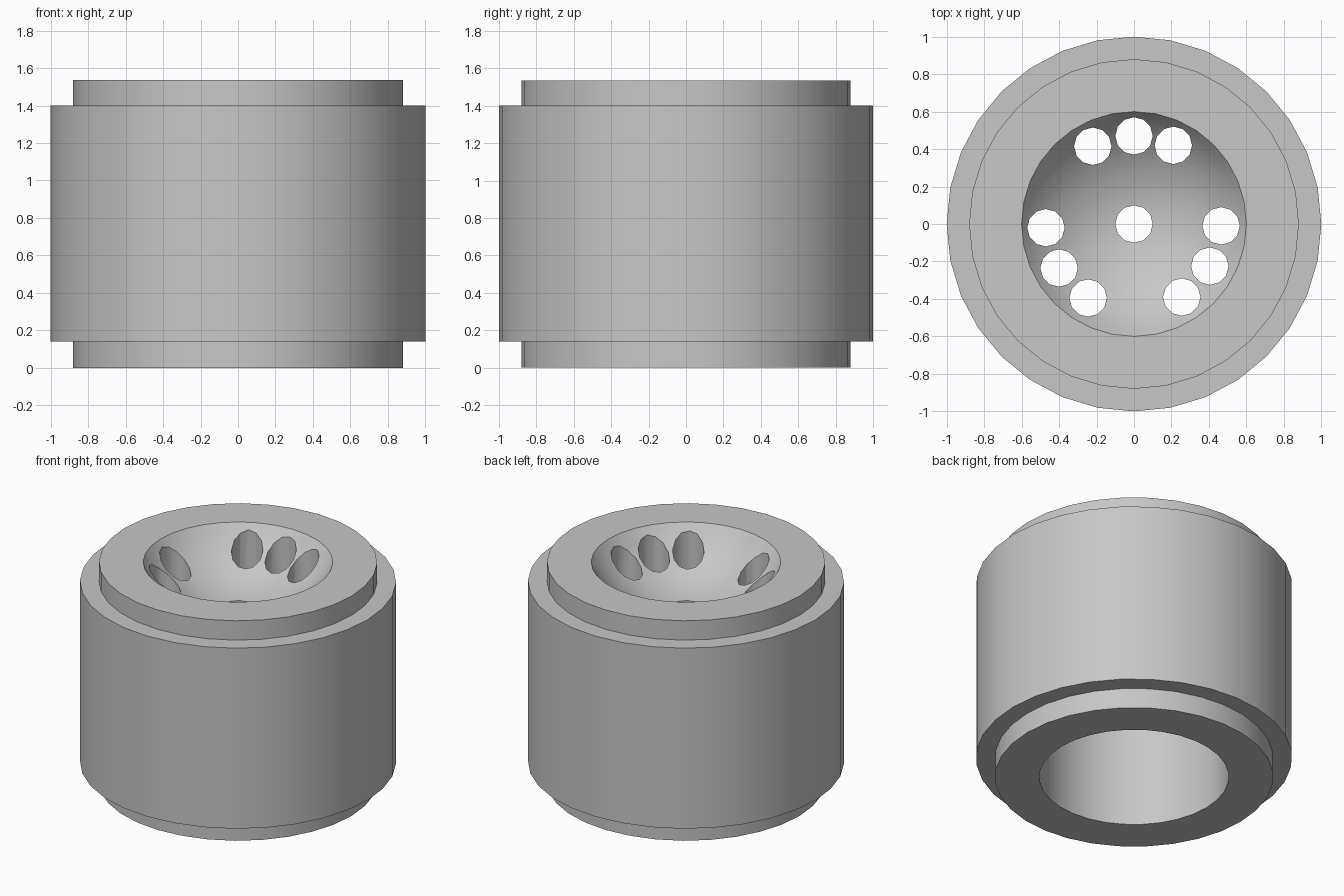
import bpy, bmesh, math
from mathutils import Matrix, Vector

default = bpy.data.objects.get("Cube")
if default:
    bpy.data.objects.remove(default, do_unlink=True)

grey = bpy.data.materials.new("plain grey")
grey.use_nodes = True
colour = (0.57, 0.57, 0.57, 1)
grey.diffuse_color = colour
grey.node_tree.nodes["Principled BSDF"].inputs["Base Color"].default_value = colour


def make_object(name, bm):
    bmesh.ops.recalc_face_normals(bm, faces=bm.faces)
    mesh = bpy.data.meshes.new(name)
    bm.to_mesh(mesh)
    bm.free()
    mesh.materials.append(grey)
    obj = bpy.data.objects.new(name, mesh)
    bpy.context.collection.objects.link(obj)
    return obj


def lathe(name, profile, sides):
    bm = bmesh.new()
    verts = [bm.verts.new((r, 0, z)) for r, z in profile]
    edges = [bm.edges.new(pair) for pair in zip(verts, verts[1:])]
    bmesh.ops.spin(bm, geom=verts + edges, cent=(0, 0, 0), axis=(0, 0, 1),
                   angle=math.tau, steps=sides)
    bmesh.ops.remove_doubles(bm, verts=bm.verts, dist=0.0005)
    return make_object(name, bm)


# Stepped barrel with a bore below and a shallow spherical bowl on top
HEIGHT, RIM, COLLAR, BOWL = 1.535, 0.6, 0.88, 0.72
BORE_TOP = 0.95
centre = HEIGHT + math.sqrt(BOWL ** 2 - RIM ** 2)
rim_angle = math.asin(RIM / BOWL)
profile = [(0, BORE_TOP), (RIM, BORE_TOP), (RIM, 0), (COLLAR, 0),
           (COLLAR, 0.14), (1, 0.14), (1, 1.4), (COLLAR, 1.4), (COLLAR, HEIGHT)]
steps = 14
for i in range(steps, -1, -1):
    a = rim_angle * i / steps
    profile.append((BOWL * math.sin(a), centre - BOWL * math.cos(a)))
body = lathe("barrel", profile, 32)

# Vertical drain holes between bowl and bore
holes = [(0, 0), (0, 0.47), (-0.22, 0.415), (0.21, 0.42),
         (-0.47, -0.02), (0.465, -0.01), (-0.4, -0.235), (0.405, -0.225),
         (-0.245, -0.395), (0.255, -0.39)]
bm = bmesh.new()
for x, y in holes:
    bmesh.ops.create_cone(bm, cap_ends=True, segments=12, radius1=0.1, radius2=0.1,
                          depth=1.2, matrix=Matrix.Translation(Vector((x, y, 1.4))))
cutter = make_object("hole_cutter", bm)
cutter.hide_render = True

cut = body.modifiers.new("drain holes", 'BOOLEAN')
cut.operation = 'DIFFERENCE'
cut.solver = 'EXACT'
cut.object = cutter
bpy.ops.object.select_all(action='DESELECT')
body.select_set(True)
bpy.context.view_layer.objects.active = body
bpy.ops.object.modifier_apply(modifier=cut.name)
bpy.data.objects.remove(cutter, do_unlink=True)

bpy.ops.object.shade_smooth_by_angle(angle=math.radians(33))
